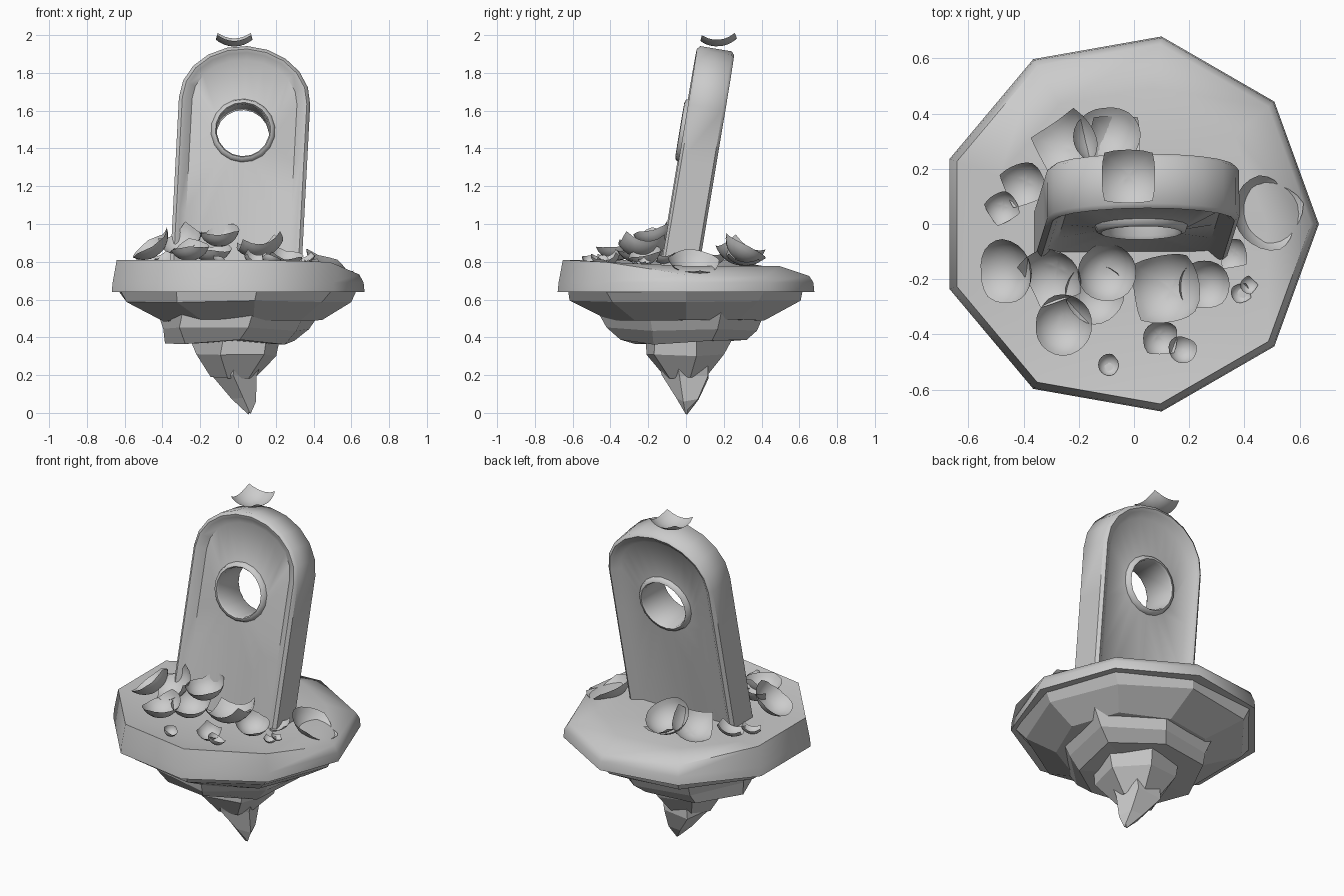
import bpy
import bmesh
import random
from math import sin, cos, pi, radians
from mathutils import Vector, Euler

if "Cube" in bpy.data.objects:
    bpy.data.objects.remove(bpy.data.objects["Cube"])
rng = random.Random(4)

stone = bpy.data.materials.new("grey_stone")
stone.use_nodes = True
GREY = (0.6, 0.6, 0.6, 1)
stone.diffuse_color = GREY
stone.node_tree.nodes["Principled BSDF"].inputs["Base Color"].default_value = GREY


def loft(name, rings, wrap=False, caps=(True, True), smooth=None):
    """Skin a list of equal-length point rings into one object."""
    bm = bmesh.new()
    loops = [[bm.verts.new(p) for p in ring] for ring in rings]
    n = len(loops[0])
    pairs = list(zip(loops, loops[1:]))
    if wrap:
        pairs.append((loops[-1], loops[0]))
    for a, b in pairs:
        for i in range(n):
            j = (i + 1) % n
            bm.faces.new((a[i], a[j], b[j], b[i]))
    if not wrap:
        for loop, cap in ((loops[0], caps[0]), (loops[-1], caps[1])):
            if cap:
                mid = sum((v.co for v in loop), Vector()) / n
                centre = bm.verts.new(mid)
                for i in range(n):
                    bm.faces.new((loop[i], loop[(i + 1) % n], centre))
    bmesh.ops.recalc_face_normals(bm, faces=bm.faces)
    mesh = bpy.data.meshes.new(name)
    bm.to_mesh(mesh)
    bm.free()
    mesh.materials.append(stone)
    ob = bpy.data.objects.new(name, mesh)
    bpy.context.collection.objects.link(ob)
    if smooth:
        bpy.ops.object.select_all(action="DESELECT")
        ob.select_set(True)
        bpy.context.view_layer.objects.active = ob
        bpy.ops.object.shade_smooth_by_angle(angle=radians(smooth))
    return ob


# Nine-sided island top, high at the front left and worn down at the back right
def island_ring(radius, height):
    ring = []
    for k in range(9):
        a = k * 2 * pi / 9
        rim = max(0.725, min(0.81, 0.79 + 0.1 * cos(a - radians(235))))
        ring.append((radius * cos(a) - 0.02, radius * sin(a), height or rim))
    return ring


loft("island_top", [island_ring(0.6, 0.64), island_ring(0.69, 0.64),
                    island_ring(0.685, 0.69), island_ring(0.662, None),
                    island_ring(0.5, 0.778), island_ring(0.2, 0.775)], smooth=55)


# Jagged rock layers hanging underneath
def rock(name, sides, turn, layers, rough):
    rings = []
    for z, radius, cx, cy in layers:
        ring = []
        for k in range(sides):
            a = turn + k * 2 * pi / sides
            r = radius * (1 + rng.uniform(-rough, rough))
            ring.append((cx + r * cos(a), cy + r * sin(a), z + rng.uniform(-rough, rough) * 0.15))
        rings.append(ring)
    loft(name, rings)


rock("rock_skirt", 9, 0, [(0.65, 0.65, -0.01, 0), (0.59, 0.605, -0.02, 0),
                          (0.49, 0.42, 0.01, 0)], 0.04)
rock("rock_block", 7, 0.4, [(0.56, 0.45, 0, 0), (0.44, 0.41, -0.02, 0),
                            (0.375, 0.35, -0.05, -0.01)], 0.09)
rock("rock_stub", 6, 0.2, [(0.42, 0.25, 0, 0.01), (0.31, 0.22, -0.02, 0.01),
                           (0.19, 0.12, -0.02, 0)], 0.09)
rock("rock_spike", 5, 0.9, [(0.34, 0.15, 0, 0), (0.19, 0.13, -0.02, 0.01),
                            (0.07, 0.065, 0.03, 0.01), (0.003, 0.008, 0.06, 0)], 0.08)


# Leaning tablet: an arch outline lofted to a round hole, recessed on both sides
def outline(inset, y):
    w, rise = 0.348 - inset, 0.295 - inset
    arch = [(w * cos(i * pi / 10), 0.85 + rise * sin(i * pi / 10)) for i in range(11)]
    side = [(-w, 0.55), (-w, 0.25), (-w, -0.08)]
    flat = arch + side + [(0, -0.08)] + [(-x, z) for x, z in reversed(side)]
    return [(x, y, z) for x, z in flat]


def hole(radius, y):
    angles = [radians(20 * i - 10) for i in range(18)]
    return [(radius * cos(a), y, 0.69 + radius * sin(a)) for a in angles]


def tablet_half(s, lip):
    return [hole(0.14, s * (lip - 0.012)), hole(0.147, s * lip), hole(0.163, s * (lip - 0.006)),
            hole(0.17, s * (lip - 0.025)), outline(0.07, s * 0.063), outline(0.036, s * 0.092),
            outline(0.018, s * 0.1), outline(0, s * 0.085)]


tablet = loft("tablet", tablet_half(-1, 0.118) + tablet_half(1, 0.1)[::-1],
              wrap=True, smooth=50)
tablet.location = (-0.01, -0.03, 0.8)
tablet.rotation_euler = (radians(-9.5), radians(3), 0)


# Broken round shells: jagged or square-cut caps of a sphere
def shell(name, centre, radius, reach, tilt=(0, 0, 0), square=False):
    n = 24
    teeth = [rng.uniform(0.78, 1.12) for _ in range(8)]
    rot = Euler([radians(t) for t in tilt]).to_matrix()
    limits = []
    for k in range(n):
        a = k * 2 * pi / n
        if square:
            limits.append(reach * min(1.38, 1 / max(abs(cos(a)), abs(sin(a)))))
        else:
            t, f = divmod(k, 3)
            limits.append(reach * (teeth[t] * (3 - f) + teeth[(t + 1) % 8] * f) / 3)
    rings = []
    for step in range(1, 7):
        ring = []
        for k, lim in enumerate(limits):
            a, p = k * 2 * pi / n, lim * step / 6
            v = Vector((sin(p) * cos(a), sin(p) * sin(a), -cos(p))) * radius
            ring.append(Vector(centre) + rot @ v)
        rings.append(ring)
    loft(name, rings, caps=(True, False), smooth=60)


shell("shell_on_top", (-0.02, 0.165, 2.09), 0.15, 0.7, (4, 0, 0), True)
shell("shell_right_big", (0.52, 0.05, 0.88), 0.16, 1.0, (0, 24, 15))
shell("shell_left", (-0.5, -0.18, 0.94), 0.13, 1.2, (0, -40, 0))
shell("shell_left_back", (-0.41, 0.13, 0.88), 0.1, 0.85, (10, -15, 20), True)
shell("shell_left_small", (-0.48, 0.05, 0.85), 0.07, 0.9, (10, -10, 30), True)
shell("shell_front_left", (-0.26, -0.37, 0.92), 0.115, 1.3, (10, -5, 0))
shell("shell_heap_left", (-0.32, -0.22, 0.97), 0.13, 0.95, (20, -30, 20), True)
shell("shell_heap_middle", (-0.14, -0.26, 0.91), 0.115, 1.35, (8, 5, 0))
shell("shell_heap_top", (-0.1, -0.18, 0.99), 0.11, 1.4, (12, 0, 0))
shell("shell_heap_right", (0.1, -0.23, 0.97), 0.15, 0.95, (-5, -12, 10), True)
shell("shell_front_right", (0.26, -0.23, 0.88), 0.1, 1.2, (15, 10, 0))
shell("shell_beside_tablet", (0.34, -0.12, 0.87), 0.08, 0.7, (10, -20, 10), True)
shell("shell_front_a", (0.1, -0.42, 0.85), 0.07, 1.1, (15, 10, 0), True)
shell("shell_front_b", (0.18, -0.45, 0.84), 0.055, 1.3, (-10, 15, 20))
shell("shell_front_c", (-0.09, -0.51, 0.825), 0.04, 1.5, (0, 10, 0))
shell("shell_front_d", (0.39, -0.25, 0.815), 0.04, 1.0, (0, 10, 20), True)
shell("shell_front_e", (0.42, -0.22, 0.82), 0.035, 1.0, (10, 20, 50), True)
shell("shell_back", (-0.1, 0.34, 0.92), 0.13, 1.25, (-25, 5, 0))
shell("shell_back_left", (-0.28, 0.3, 0.93), 0.15, 0.85, (-25, -15, 35), True)
shell("shell_back_right", (-0.05, 0.32, 0.92), 0.14, 0.7, (-10, 10, 0), True)
